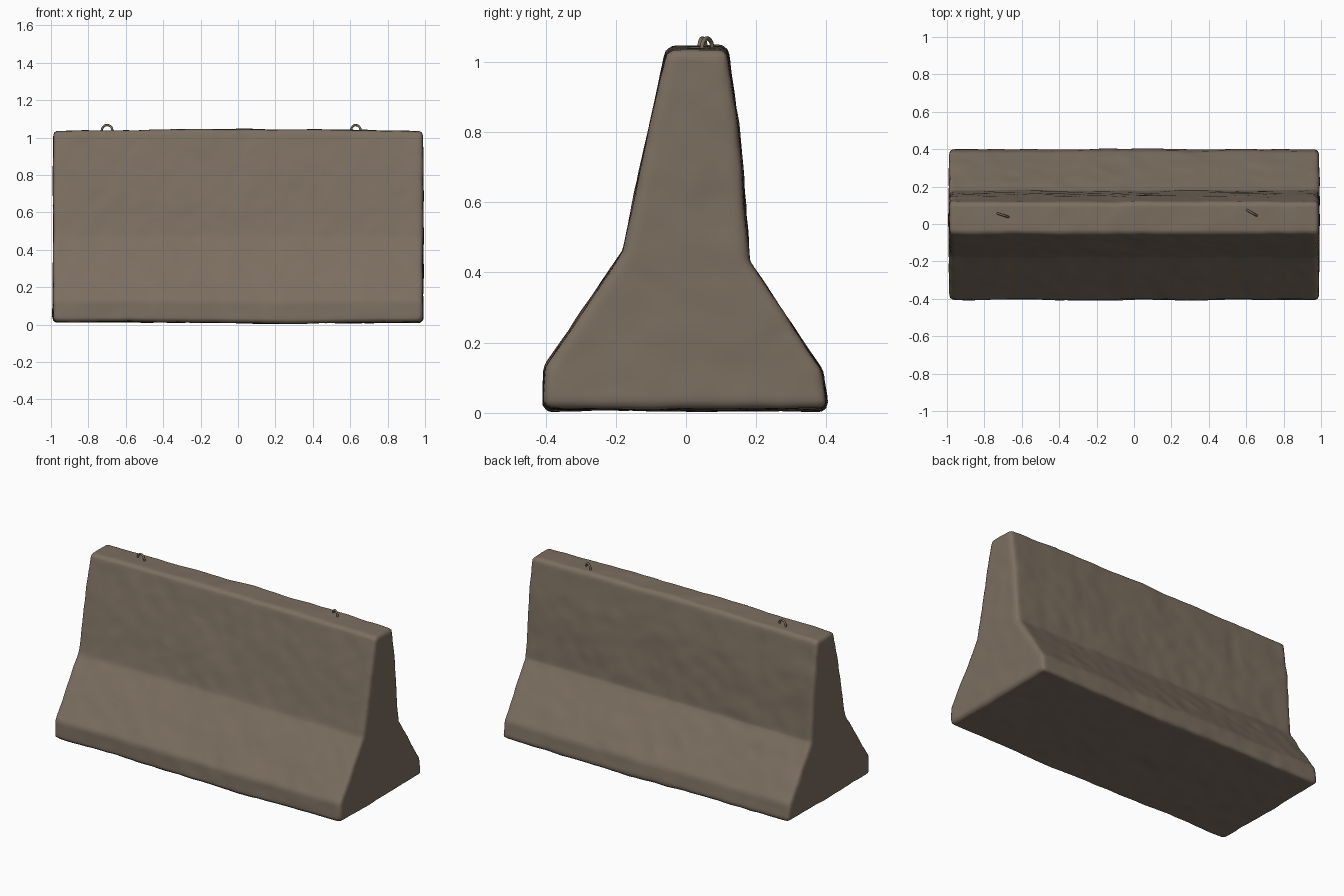
import bpy, bmesh, math
from mathutils import Vector, noise

if "Cube" in bpy.data.objects:
    bpy.data.objects.remove(bpy.data.objects["Cube"])


def material(name, rgb):
    m = bpy.data.materials.new(name)
    m.diffuse_color = (*rgb, 1)
    m.use_nodes = True
    m.node_tree.nodes["Principled BSDF"].inputs["Base Color"].default_value = m.diffuse_color
    return m


concrete = material("weathered concrete", (0.200, 0.157, 0.117))
steel = material("dull steel", (0.185, 0.155, 0.112))

# Barrier body: flared cross-section (y, z) extruded along x
PROFILE = [(-0.408, 0.013), (-0.403, 0.13), (-0.178, 0.46), (-0.056, 1.037),
           (0.118, 1.037), (0.148, 0.82), (0.180, 0.43), (0.388, 0.12), (0.405, 0.013)]
bm = bmesh.new()
face = bm.faces.new([bm.verts.new((-0.99, y, z)) for y, z in PROFILE])
ext = bmesh.ops.extrude_face_region(bm, geom=[face])
bmesh.ops.translate(bm, vec=(1.98, 0, 0),
                    verts=[v for v in ext["geom"] if isinstance(v, bmesh.types.BMVert)])
bmesh.ops.recalc_face_normals(bm, faces=bm.faces)
mesh = bpy.data.meshes.new("barrier_body")
bm.to_mesh(mesh)
bm.free()
body = bpy.data.objects.new("barrier_body", mesh)
bpy.context.collection.objects.link(body)

# Worn edges and an even, dense surface
bevel = body.modifiers.new("worn_edges", 'BEVEL')
bevel.width, bevel.segments, bevel.limit_method = 0.022, 3, 'ANGLE'
bevel.angle_limit = math.radians(40)
remesh = body.modifiers.new("even_surface", 'REMESH')
remesh.mode, remesh.voxel_size = 'VOXEL', 0.014
graph = bpy.context.evaluated_depsgraph_get()
body.data = bpy.data.meshes.new_from_object(body.evaluated_get(graph))
body.data.name = "barrier_body"
body.modifiers.clear()

# Chipped, lumpy concrete: crowned top, sagging base, and surface noise
normals = [v.normal.copy() for v in body.data.vertices]
for v, n in zip(body.data.vertices, normals):
    p = v.co.copy()
    lumps = 0.005 * noise.noise(p * 3.5) + 0.003 * noise.noise(p * 11 + Vector((7, 3, 1)))
    chips = 0.010 * max(0, noise.noise(p * 6 + Vector((2, 9, 4))) - 0.3)
    v.co += n * (lumps - chips)
    v.co.z += 0.008 * (p.z / 1.04) * math.cos(p.x * math.pi / 2)
    v.co.z -= 0.008 * max(0, 1 - p.z / 0.3) * math.exp(-((p.x - 0.3) / 0.4) ** 2)
body.data.materials.clear()
body.data.materials.append(concrete)
for poly in body.data.polygons:
    poly.use_smooth = True


# Lifting loops: bent steel rods standing out of the top
def lifting_loop(name, x, y, angle):
    curve = bpy.data.curves.new(name, 'CURVE')
    curve.dimensions = '3D'
    curve.bevel_depth, curve.bevel_resolution = 0.006, 2
    r = 0.030
    path = [(-r, -0.04)] + [(-r * math.cos(math.pi * i / 10), r * math.sin(math.pi * i / 10))
                            for i in range(11)] + [(r, -0.04)]
    spline = curve.splines.new('POLY')
    spline.points.add(len(path) - 1)
    for point, (u, w) in zip(spline.points, path):
        point.co = (u, 0, w, 1)
    curve.materials.append(steel)
    loop = bpy.data.objects.new(name, curve)
    loop.location = (x, y, 1.037)
    loop.rotation_euler = (0, 0, math.radians(angle))
    bpy.context.collection.objects.link(loop)


lifting_loop("left_lifting_loop", -0.70, 0.047, -18)
lifting_loop("right_lifting_loop", 0.63, 0.06, -30)
